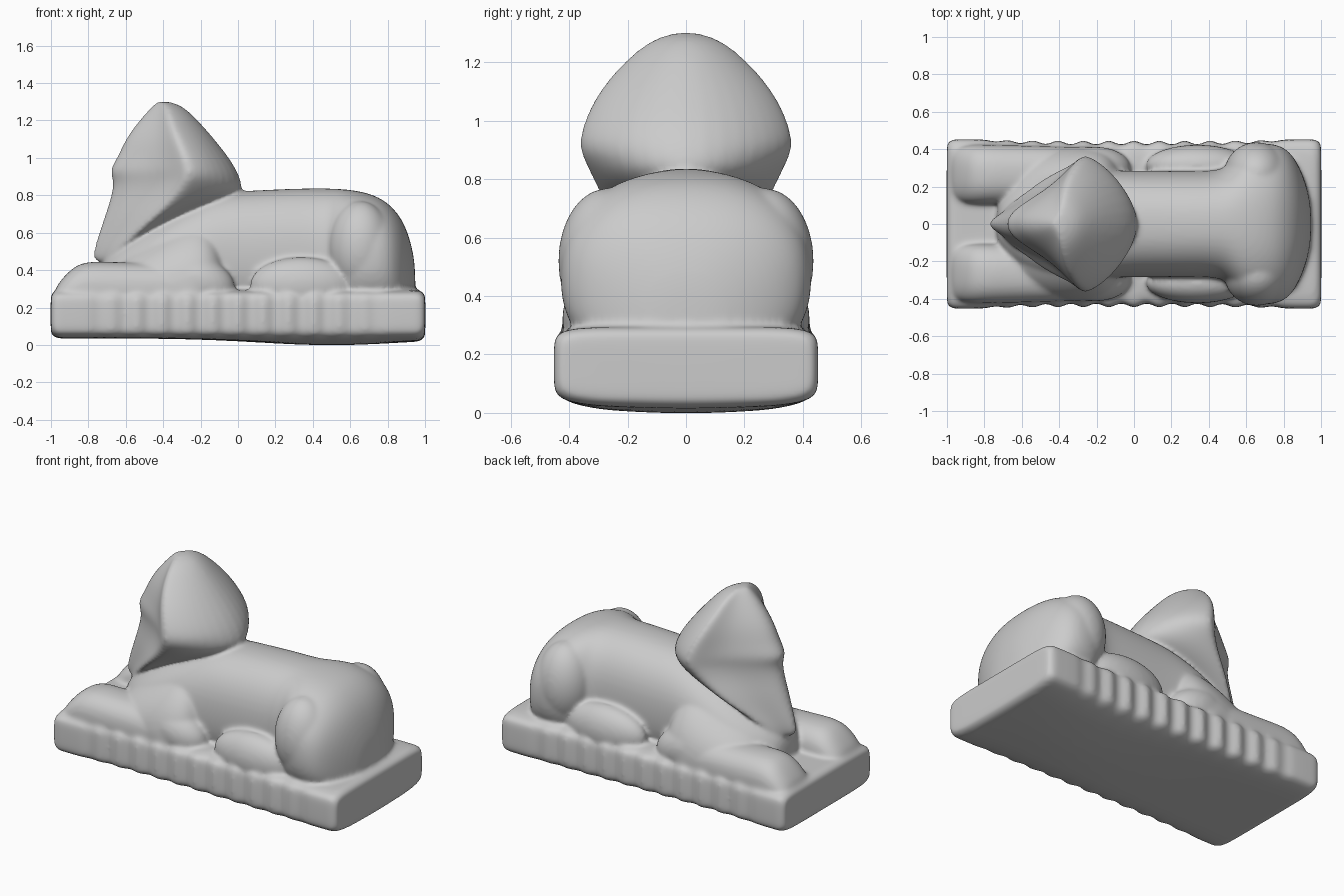
import bpy, bmesh, math
from mathutils import Matrix, Vector

if "Cube" in bpy.data.objects:
    bpy.data.objects.remove(bpy.data.objects["Cube"])


def bridge(bm, rings):
    """Skin a list of equal-length point rings and cap both ends."""
    vs = [[bm.verts.new(p) for p in r] for r in rings]
    n = len(vs[0])
    for a, b in zip(vs, vs[1:]):
        for i in range(n):
            j = (i + 1) % n
            bm.faces.new((a[i], a[j], b[j], b[i]))
    bm.faces.new(vs[0])
    bm.faces.new(vs[-1])


def section(x, w, lo, hi, n, count=32):
    """Superellipse cross-section across x."""
    pts = []
    for k in range(count):
        t = 2 * math.pi * k / count
        c, s = math.cos(t), math.sin(t)
        y = math.copysign(abs(c) ** (2 / n), c) * w
        z = (lo + hi) / 2 + math.copysign(abs(s) ** (2 / n), s) * (hi - lo) / 2
        pts.append((x, y if abs(c) > 1e-6 else 0, z))
    return pts


def blob_pair(bm, centre, radii, tilt=0.0):
    """Mirrored pair of ellipsoids, tilted about y."""
    for side in (1, -1):
        c = Vector((centre[0], side * centre[1], centre[2]))
        m = Matrix.Translation(c) @ Matrix.Rotation(tilt, 4, 'Y') @ Matrix.Diagonal((*radii, 1))
        bmesh.ops.create_uvsphere(bm, u_segments=24, v_segments=14, radius=1, matrix=m)


def add_plinth(bm):
    """Rounded slab with scalloped long sides and a bulging underside."""
    rings = []
    xs = [-1, -0.995, -0.98] + [-0.96 + 0.02 * i for i in range(97)] + [0.98, 0.995, 1]
    for x in xs:
        inset = {1: 0.035, 0.995: 0.02, 0.98: 0.007}.get(round(abs(x), 3), 0)
        fade = max(0, 1 - abs(x / 0.85) ** 4)
        w = 0.453 - 0.018 * fade + 0.012 * fade * math.cos(x * 2 * math.pi / 0.135)
        ring = []
        for px, y, z in section(x, w - inset, 0.035 + inset, 0.294 - inset, 7, 48):
            if z < 0.12:
                sag = math.exp(-((x - 0.5) / 0.55) ** 2)
                z -= 0.040 * sag * max(0, 1 - (y / 0.45) ** 2)
            ring.append((px * 1.002, y, z))
        rings.append(ring)
    bridge(bm, rings)


def add_body(bm):
    # Chest, back and rump in one loft (x, half width, top)
    profile = [(-0.74, 0.10, 0.42), (-0.68, 0.18, 0.49), (-0.6, 0.25, 0.55), (-0.45, 0.30, 0.65),
               (-0.25, 0.30, 0.76), (-0.08, 0.285, 0.82), (0.1, 0.285, 0.827), (0.3, 0.285, 0.838),
               (0.46, 0.285, 0.838), (0.52, 0.33, 0.837), (0.59, 0.41, 0.832), (0.67, 0.435, 0.82),
               (0.76, 0.43, 0.79), (0.83, 0.395, 0.735), (0.885, 0.31, 0.66), (0.925, 0.20, 0.55),
               (0.95, 0.09, 0.42)]
    bridge(bm, [section(x, w, 0.13, t, 2.35) for x, w, t in profile])
    # Haunches and hind paws
    blob_pair(bm, (0.655, 0.27, 0.52), (0.175, 0.17, 0.25))
    blob_pair(bm, (0.34, 0.315, 0.32), (0.28, 0.11, 0.15))
    # Sloping shoulders, wide at the foot (x, half width, top)
    mantle = [(-0.68, 0.28, 0.45), (-0.56, 0.37, 0.54), (-0.4, 0.41, 0.63), (-0.26, 0.42, 0.70),
              (-0.16, 0.405, 0.70), (-0.10, 0.36, 0.62), (-0.06, 0.28, 0.5)]
    bridge(bm, [[(px, y, max(z, 0.15)) for px, y, z in section(x, w, 0.6 - t, t, 2.0)]
                for x, w, t in mantle])
    # Elbows
    blob_pair(bm, (-0.21, 0.30, 0.34), (0.20, 0.115, 0.13), 0.3)


def add_forelegs(bm):
    """Outstretched forelegs with raised paws (x, half width, top)."""
    legs = [(-0.985, 0.12, 0.29), (-0.95, 0.145, 0.345), (-0.87, 0.16, 0.43), (-0.78, 0.16, 0.45),
            (-0.6, 0.155, 0.44), (-0.4, 0.15, 0.44), (-0.2, 0.135, 0.42), (-0.06, 0.10, 0.33)]
    for side in (1, -1):
        bridge(bm, [[(x, y + side * 0.265, z) for x, y, z in section(px, w, 0.15, t, 2.4)]
                    for px, w, t in legs])


def add_head(bm):
    """Head with cloth hood: (z, face x, side x, side half width, back x)."""
    hood = [(1.303, -0.43, -0.40, 0.04, -0.37), (1.278, -0.46, -0.385, 0.13, -0.28),
            (1.20, -0.535, -0.37, 0.225, -0.19), (1.10, -0.615, -0.33, 0.315, -0.095),
            (1.00, -0.66, -0.29, 0.365, -0.01), (0.93, -0.71, -0.27, 0.383, 0.035),
            (0.88, -0.68, -0.28, 0.375, 0.06), (0.80, -0.69, -0.345, 0.33, 0.09),
            (0.70, -0.72, -0.44, 0.285, -0.22), (0.60, -0.75, -0.54, 0.21, -0.42),
            (0.50, -0.78, -0.655, 0.12, -0.58), (0.435, -0.775, -0.70, 0.07, -0.67)]
    rings = []
    for z, f, s, w, b in hood:
        d = s - f
        half = [(f + 0.13 * d, 0.23 * w), (f + 0.65 * d, 0.55 * w), (s - 0.04 * d, 0.97 * w),
                (s + 0.12 * (b - s), w * 0.97), (s + 0.60 * (b - s), 0.68 * w)]
        loop = [(f, 0)] + half + [(b, 0)] + [(x, -y) for x, y in reversed(half)]
        rings.append([(x, y, z) for x, y in loop])
    bridge(bm, rings)


# All parts melt together like one carved stone
bm = bmesh.new()
for add in (add_plinth, add_body, add_forelegs, add_head):
    add(bm)
bmesh.ops.recalc_face_normals(bm, faces=bm.faces[:])
me = bpy.data.meshes.new("reclining_statue")
bm.to_mesh(me)
bm.free()
statue = bpy.data.objects.new("reclining_statue", me)
bpy.context.collection.objects.link(statue)
sub = statue.modifiers.new("round", 'SUBSURF')
sub.levels = sub.render_levels = 2
rm = statue.modifiers.new("fuse", 'REMESH')
rm.mode, rm.voxel_size, rm.use_smooth_shade = 'VOXEL', 0.012, True
sm = statue.modifiers.new("soften", 'SMOOTH')
sm.factor, sm.iterations = 0.5, 10
